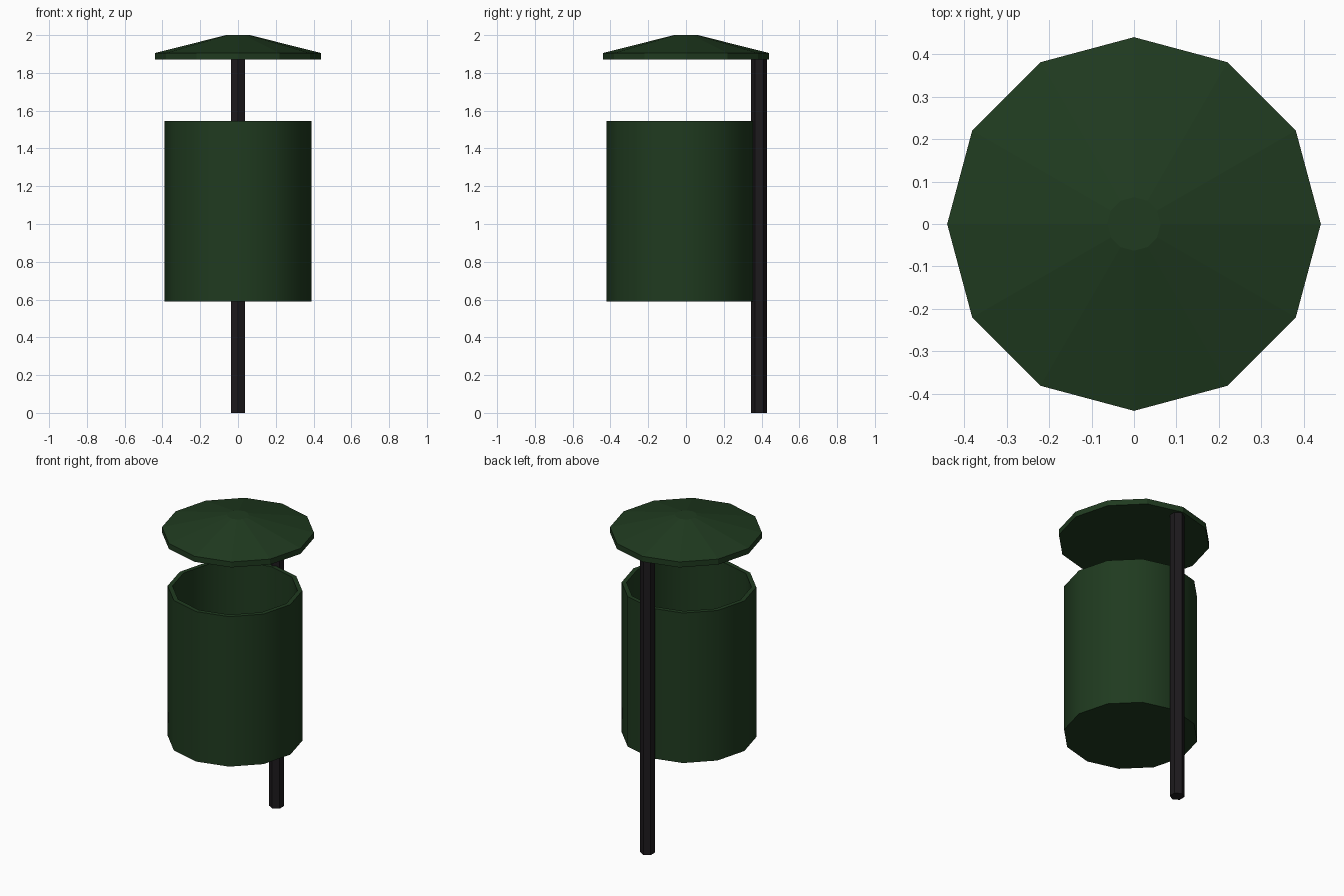
import bpy, bmesh
from math import sin, cos, pi, radians

if "Cube" in bpy.data.objects:
    bpy.data.objects.remove(bpy.data.objects["Cube"])


def material(name, rgb):
    m = bpy.data.materials.new(name)
    m.diffuse_color = (*rgb, 1)
    m.use_nodes = True
    m.node_tree.nodes["Principled BSDF"].inputs["Base Color"].default_value = m.diffuse_color
    return m


def lathe(name, profile, sides, centre_y, mat, start=0.0):
    """Stack rings of (radius, z) into a solid with capped ends."""
    bm = bmesh.new()
    rings = [[bm.verts.new((r * cos(start + 2 * pi * i / sides),
                            centre_y + r * sin(start + 2 * pi * i / sides), z))
              for i in range(sides)] for r, z in profile]
    for a, b in zip(rings, rings[1:]):
        for i in range(sides):
            j = (i + 1) % sides
            bm.faces.new((a[i], a[j], b[j], b[i]))
    bm.faces.new(rings[0][::-1])
    bm.faces.new(rings[-1])
    bmesh.ops.recalc_face_normals(bm, faces=bm.faces[:])
    mesh = bpy.data.meshes.new(name)
    bm.to_mesh(mesh)
    bm.free()
    mesh.materials.append(mat)
    ob = bpy.data.objects.new(name, mesh)
    bpy.context.collection.objects.link(ob)
    return ob


green = material("dark_green", (0.014, 0.043, 0.014))
black = material("black_metal", (0.012, 0.010, 0.012))

# Hexagonal support post at the back
lathe("post", [(0.043, 0), (0.043, 1.87)], 6, 0.387, black, pi / 2)

# Shallow faceted roof with a small flat top
lathe("roof", [(0.44, 1.87), (0.44, 1.905), (0.063, 2.0)], 12, 0, green)

# Open bin: outer wall, rim, inner wall and floor
bin_ob = lathe("bin", [(0.39, 0.59), (0.39, 1.545), (0.362, 1.545), (0.362, 0.62)],
               12, -0.03, green)
bpy.context.view_layer.objects.active = bin_ob
bin_ob.select_set(True)
bpy.ops.object.shade_smooth_by_angle(angle=radians(35))
